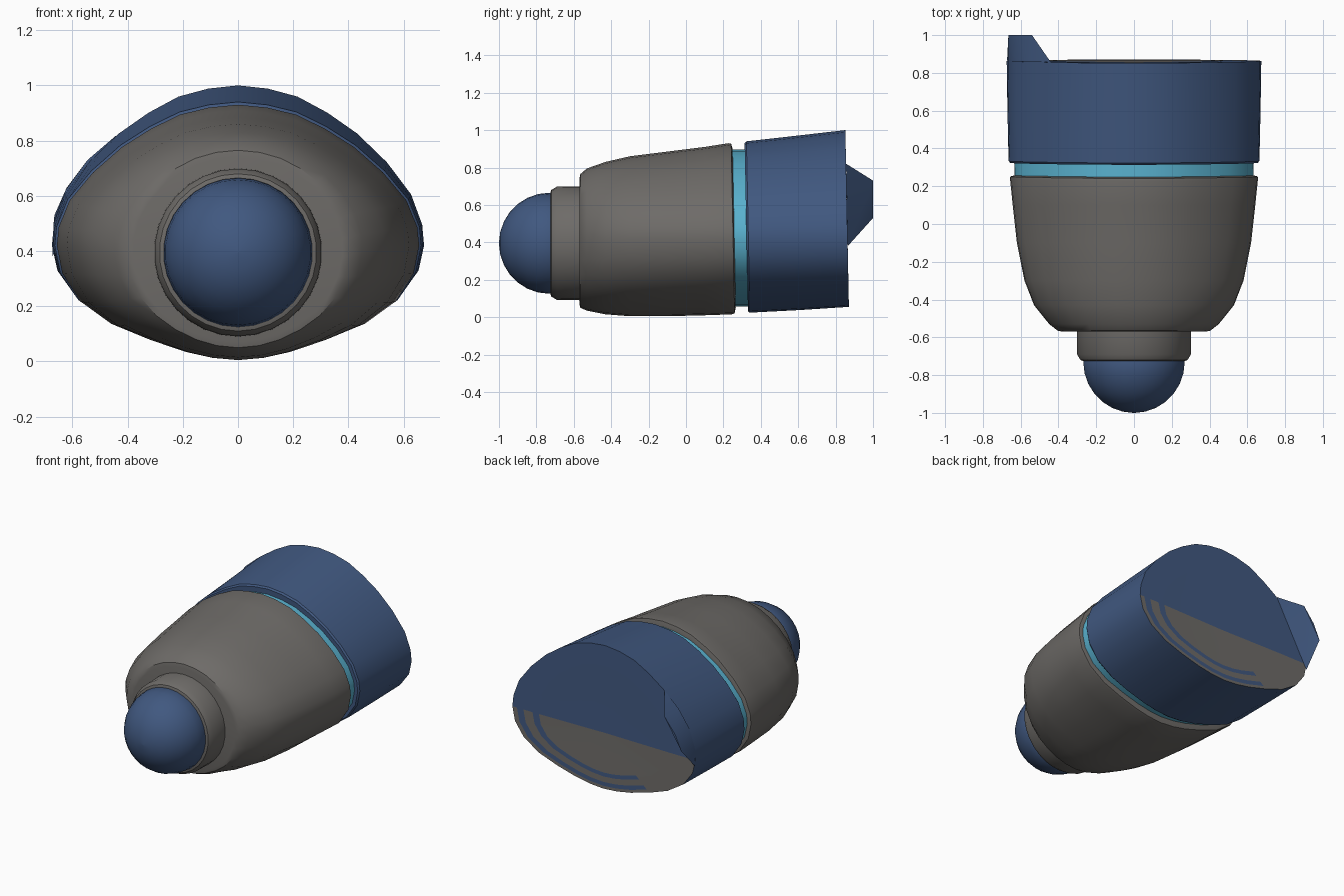
import bpy, bmesh, math
from mathutils import Vector

cube = bpy.data.objects.get("Cube")
if cube:
    bpy.data.objects.remove(cube, do_unlink=True)


def material(name, rgb):
    m = bpy.data.materials.new(name)
    m.use_nodes = True
    m.diffuse_color = (*rgb, 1)
    m.node_tree.nodes["Principled BSDF"].inputs["Base Color"].default_value = (*rgb, 1)
    return m


BLUE = material("navy blue", (0.052, 0.098, 0.215))
GREY = material("warm grey", (0.155, 0.147, 0.138))
TEAL = material("light teal", (0.10, 0.44, 0.62))

# Half outline of the hull section from top to bottom, in unit size
HALF = [(0, 1), (.16, .98), (.32, .93), (.48, .83), (.64, .70), (.80, .52), (.93, .32),
        (.99, .13), (1, 0), (.97, -.25), (.87, -.5), (.70, -.70), (.5, -.83),
        (.3, -.93), (.15, -.98), (0, -1)]
WIDEST = 0.42


def section(y, w, low, high, roundness=0.0):
    """One ring: hull outline blended towards an ellipse."""
    half = []
    for i, (u, v) in enumerate(HALF):
        a = math.pi * i / (len(HALF) - 1)
        hull_z = WIDEST + v * (high - WIDEST if v > 0 else WIDEST - low)
        oval_z = (high + low) / 2 + math.cos(a) * (high - low) / 2
        x = w * (u + (math.sin(a) - u) * roundness)
        z = hull_z + (oval_z - hull_z) * roundness
        lean = 0.02 * (0.5 - z) if y > 0.1 else 0
        half.append(Vector((x, y + lean, z)))
    return half + [Vector((-p.x, p.y, p.z)) for p in half[-2:0:-1]]


def finish(name, bm, mats):
    bmesh.ops.recalc_face_normals(bm, faces=bm.faces)
    me = bpy.data.meshes.new(name)
    bm.to_mesh(me)
    bm.free()
    for m in mats:
        me.materials.append(m)
    ob = bpy.data.objects.new(name, me)
    bpy.context.collection.objects.link(ob)
    bpy.ops.object.select_all(action='DESELECT')
    ob.select_set(True)
    bpy.context.view_layer.objects.active = ob
    bpy.ops.object.shade_smooth_by_angle(angle=math.radians(32))
    return ob


def loft(name, rings, mats, paint=None):
    """Skin a row of rings and close both ends."""
    bm = bmesh.new()
    loops = [[bm.verts.new(p) for p in r] for r in rings]
    n = len(loops[0])
    for k, (a, b) in enumerate(zip(loops, loops[1:])):
        for i in range(n):
            j = (i + 1) % n
            f = bm.faces.new((a[i], a[j], b[j], b[i]))
            if paint:
                f.material_index = paint(k, f.calc_center_median())
    bm.faces.new(loops[0])
    # Fan the last ring so that it can be painted too
    mid = bm.verts.new(Vector((0, loops[-1][0].co.y, WIDEST)))
    for i in range(n):
        f = bm.faces.new((loops[-1][i], loops[-1][(i + 1) % n], mid))
        if paint:
            f.material_index = paint(len(rings), f.calc_center_median())
    return finish(name, bm, mats)


# Main grey shell, rounder towards the nose
shell = [(-.57, .38, .07, .74, .8), (-.565, .405, .05, .765, .7), (-.53, .45, .035, .795, .55),
         (-.43, .53, .015, .83, .3), (-.30, .58, .005, .86, .12), (-.10, .62, .005, .885, 0),
         (.10, .642, .01, .91, 0), (.235, .656, .015, .93, 0), (.25, .655, .02, .928, 0),
         (.257, .63, .05, .90, 0)]
loft("main_shell", [section(*r) for r in shell], [GREY])

# Teal band in the groove between the shells
loft("glow_band", [section(y, .632, .058, .895) for y in (.22, .37)], [TEAL])

# Rear shell with a painted flat back
rear = [(.322, .63, .055, .90), (.322, .655, .03, .93), (.332, .664, .024, .94),
        (.60, .67, .038, .97), (.862, .674, .055, 1.0)]
rings = [section(*r) for r in rear]
centre = Vector((0, .864, WIDEST))
for s in (.95, .88, .78, .71):
    rings.append([centre + (p - centre) * s for p in section(*rear[-1])])


def paint_back(k, c):
    if k < len(rear) - 1 or c.z > WIDEST:
        return 0
    stripe = k - (len(rear) - 1) in (1, 3) and c.x > -.3
    return 0 if stripe else 1


loft("rear_shell", rings, [BLUE, GREY], paint_back)

# Fin that carries the side wall on past the back
fin = bmesh.new()
for x, y, z in [(-.44, .856, .82), (-.545, .858, .73), (-.625, .86, .62), (-.668, .862, .50),
                (-.672, .865, .38), (-.54, 1, .73), (-.62, 1, .63), (-.665, 1, .53)]:
    fin.verts.new((x, y, z))
bmesh.ops.convex_hull(fin, input=fin.verts)
finish("rear_fin", fin, [BLUE])


# Round nose parts
def turned(name, profile, z, mat):
    loft(name, [section(y, r, z - r, z + r, 1) for y, r in profile], [mat])


turned("nose_collar", [(-.725, .27), (-.72, .285), (-.69, .303), (-.55, .305)], .395, GREY)
dome = [(-.73 - .27 * math.cos(a), max(.27 * math.sin(a), .004))
        for a in (math.pi / 2 * i / 7 for i in range(8))]
turned("nose_dome", dome + [(-.70, .262)], .395, BLUE)
